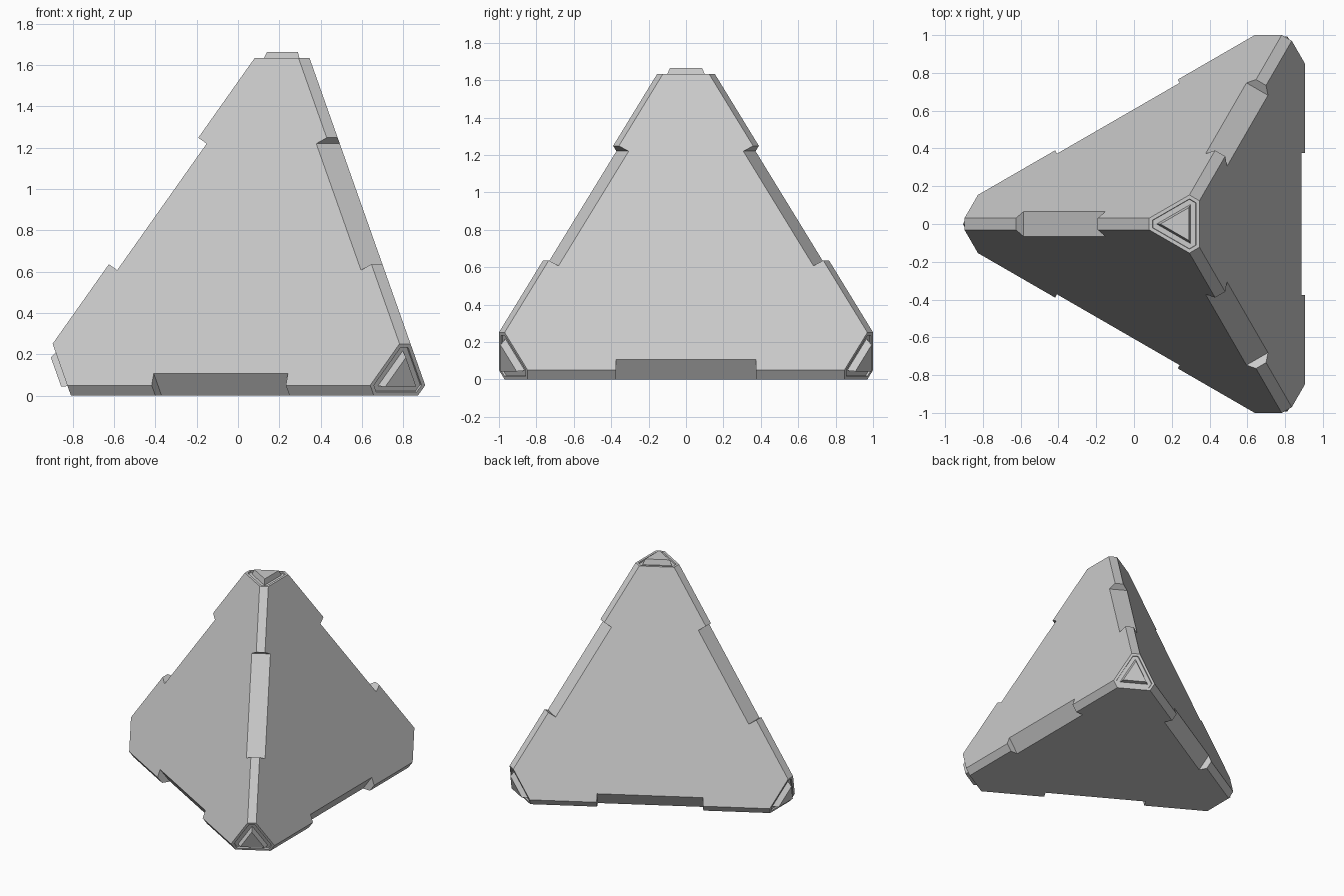
import bpy, bmesh
from math import sin, cos, radians, sqrt
from mathutils import Vector, Matrix

if "Cube" in bpy.data.objects:
    bpy.data.objects.remove(bpy.data.objects["Cube"])

EDGE = 2.37                        # edge of the ideal tetrahedron
IN_R = EDGE * sqrt(6) / 12         # centre to face
OUT_R = 3 * IN_R                   # centre to corner
CENTRE = Vector((0.24, 0, IN_R))
CAP = 1.15                         # centre to corner truncation
NARROW, WIDE = 0.0435, 0.093       # chamfer depths, ends and middle of each edge

# Corner directions: apex plus three base corners
dirs = [Vector((0, 0, 1))]
for a in (180, 60, -60):
    s = 2 * sqrt(2) / 3
    dirs.append(Vector((s * cos(radians(a)), s * sin(radians(a)), -1 / 3)))
corners = [CENTRE + d * OUT_R for d in dirs]
pairs = [(i, j) for i in range(4) for j in range(i + 1, 4)]


def make_object(name, bm):
    bmesh.ops.recalc_face_normals(bm, faces=bm.faces[:])
    me = bpy.data.meshes.new(name)
    bm.to_mesh(me)
    bm.free()
    ob = bpy.data.objects.new(name, me)
    bpy.context.collection.objects.link(ob)
    return ob


def hull(bm, points):
    verts = [bm.verts.new(p) for p in points]
    bmesh.ops.convex_hull(bm, input=verts)


def slice_off(bm, co, no):
    geom = bm.verts[:] + bm.edges[:] + bm.faces[:]
    bmesh.ops.bisect_plane(bm, geom=geom, dist=1e-5, plane_co=co, plane_no=no,
                           clear_outer=True)
    rim = [e for e in bm.edges if e.is_boundary]
    bmesh.ops.holes_fill(bm, edges=rim, sides=0)


# Body: tetrahedron with chamfered edges and truncated corners
bm = bmesh.new()
hull(bm, corners)
for i, j in pairs:
    out = (dirs[i] + dirs[j]).normalized()
    slice_off(bm, (corners[i] + corners[j]) / 2 - out * NARROW, out)
for d in dirs:
    slice_off(bm, CENTRE + d * CAP, d)
bmesh.ops.recalc_face_normals(bm, faces=bm.faces[:])

# Shallow recess in each corner face
bm.normal_update()
caps = [f for f in bm.faces if any(f.normal.dot(d) > 0.99 for d in dirs)]
for thick, depth in ((0.018, 0), (0.002, -0.01)):
    bmesh.ops.inset_individual(bm, faces=caps, thickness=thick, depth=depth,
                               use_even_offset=True)
body = make_object("body", bm)

# Cutters: deeper chamfer along the middle of each edge
bm = bmesh.new()
for i, j in pairs:
    out = (dirs[i] + dirs[j]).normalized()
    along = (dirs[j] - dirs[i]).normalized()
    side = out.cross(along)
    mid = (corners[i] + corners[j]) / 2 + out * (0.1 - WIDE)
    rot = Matrix((along * 0.75, side * 0.4, out * 0.2)).transposed().to_4x4()
    bmesh.ops.create_cube(bm, size=1, matrix=Matrix.Translation(mid) @ rot)
cutter = make_object("edge_cutter", bm)
cutter.hide_render = True

mod = body.modifiers.new("edge_recesses", 'BOOLEAN')
mod.operation = 'DIFFERENCE'
mod.solver = 'EXACT'
mod.object = cutter
bpy.context.view_layer.objects.active = body
bpy.ops.object.modifier_apply(modifier=mod.name)
bpy.data.objects.remove(cutter)

# Raised triangular studs on the four corners
for k, d in enumerate(dirs):
    pts = []
    for other in dirs:
        if other is d:
            continue
        tip = (other - d * other.dot(d)).normalized()
        pts.append(CENTRE + d * (CAP - 0.01) + tip * 0.12)
        pts.append(CENTRE + d * (CAP + 0.03) + tip * 0.10)
    bm = bmesh.new()
    hull(bm, pts)
    bmesh.ops.dissolve_limit(bm, angle_limit=0.01, verts=bm.verts[:], edges=bm.edges[:])
    make_object("corner_stud_%d" % (k + 1), bm)
